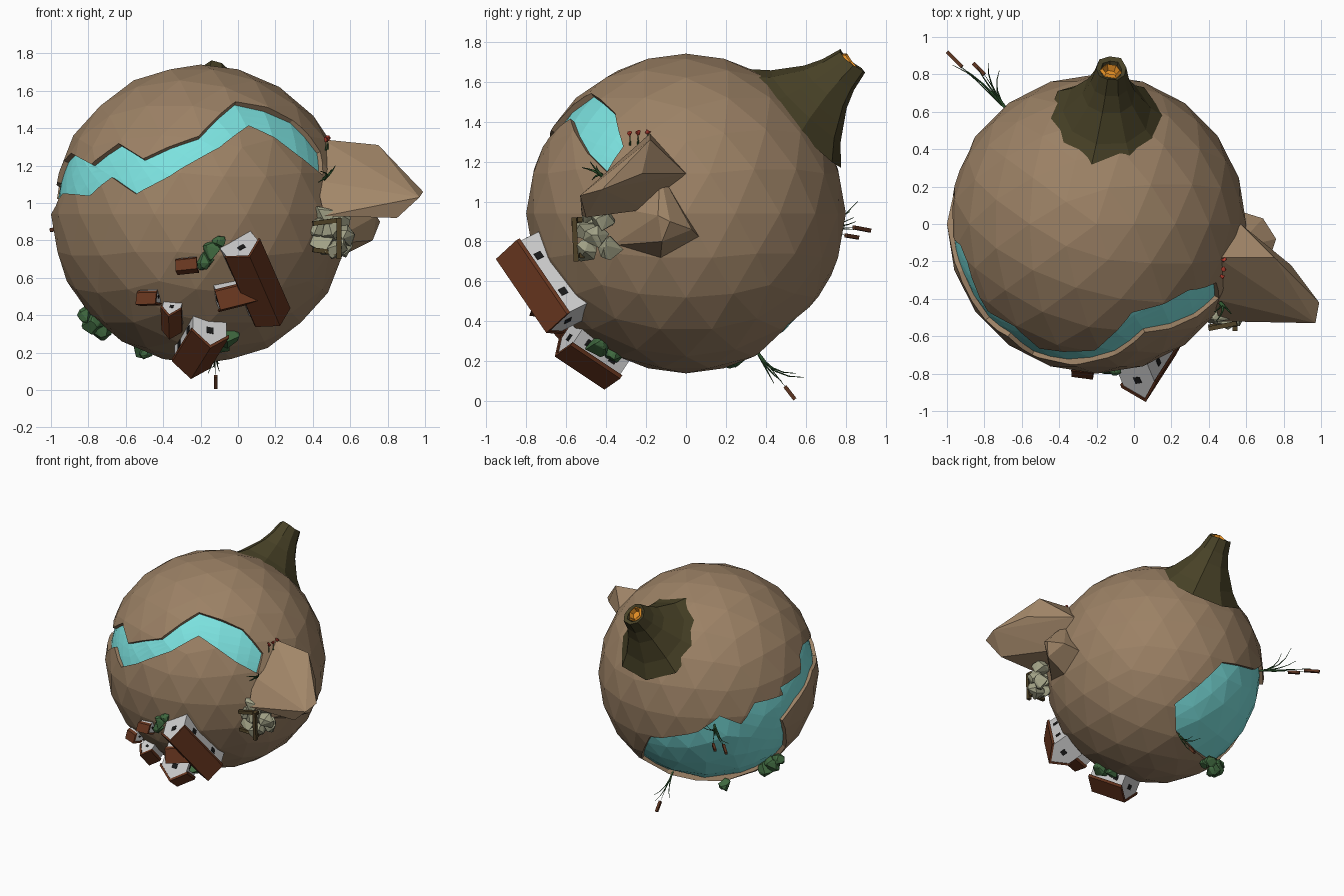
import bpy, bmesh, random
from math import sin, cos, pi, radians, sqrt
from mathutils import Vector, Matrix

if "Cube" in bpy.data.objects:
    bpy.data.objects.remove(bpy.data.objects["Cube"])

random.seed(4)
C, R = Vector((-0.2, 0, 0.94)), 0.8        # planet centre and radius


def mat(name, r, g, b):
    m = bpy.data.materials.new(name)
    m.diffuse_color = (r, g, b, 1)
    m.use_nodes = True
    m.node_tree.nodes["Principled BSDF"].inputs["Base Color"].default_value = m.diffuse_color
    return m


SOIL, WATER = mat("soil", .33, .22, .13), mat("water", .2, .76, .74)
ASH, LAVA = mat("ash", .065, .054, .02), mat("lava", .85, .3, .02)
CLIFF, STONE = mat("cliff", .36, .24, .14), mat("stone", .36, .36, .24)
ROOF, WALL, GLASS = mat("roof", .13, .035, .013), mat("wall", .75, .75, .75), mat("glass", .01, .01, .01)
LEAF, REED, HEAD = mat("leaf", .05, .14, .05), mat("reed", .03, .1, .03), mat("seed_head", .11, .035, .015)
WOOD, RED = mat("wood", .08, .055, .02), mat("red", .5, .05, .03)


def finish(name, bm, m, mtx=Matrix()):
    bmesh.ops.recalc_face_normals(bm, faces=bm.faces)
    me = bpy.data.meshes.new(name)
    bm.to_mesh(me)
    bm.free()
    me.materials.append(m)
    o = bpy.data.objects.new(name, me)
    o.matrix_world = mtx
    bpy.context.collection.objects.link(o)
    return o


def frame(n, t=(0, 0, 1)):
    """Planet-centred frame: local z points out along n, local y follows t."""
    z = Vector(n).normalized()
    t = Vector(t)
    y = (t - z * t.dot(z)).normalized()
    return Matrix.Translation(C) @ Matrix((y.cross(z), y, z)).transposed().to_4x4()


def hull(name, pts, m):
    bm = bmesh.new()
    for p in pts:
        bm.verts.new(p)
    r = bmesh.ops.convex_hull(bm, input=bm.verts)
    bmesh.ops.delete(bm, geom=[v for v in bm.verts if not v.link_faces], context='VERTS')
    return finish(name, bm, m)


def prism(name, prof, y0, y1, m, mtx):
    bm = bmesh.new()
    a, b = [[bm.verts.new((x, y, z)) for x, z in prof] for y in (y0, y1)]
    bm.faces.new(a)
    bm.faces.new(b[::-1])
    for i in range(len(a)):
        j = (i + 1) % len(a)
        bm.faces.new((a[i], a[j], b[j], b[i]))
    return finish(name, bm, m, mtx)


# planet
bm = bmesh.new()
bmesh.ops.create_icosphere(bm, subdivisions=3, radius=R)
planet = finish("planet", bm, SOIL, Matrix.Translation(C))

# river and lake: pairs of bank points, each seen from front, back left or below
VIEWS = {'F': (0, 0), 'L': (218, 27), 'B': (142, -25)}


def bank(view, u, v):
    if view == 'F':
        u, v = u + .2, v - .94
    a, e = map(radians, VIEWS[view])
    w = sqrt(max(0, R * R - u * u - v * v))
    return (u * Vector((cos(a), sin(a), 0)) + v * Vector((-sin(a) * sin(e), cos(a) * sin(e), cos(e)))
            + w * Vector((sin(a) * cos(e), -cos(a) * cos(e), sin(e)))).normalized()


BANKS = [('B', .48, .044, 'B', .13, -.28), ('L', -.12, -.46, 'B', .145, -.48),
         ('L', .04, -.35, 'B', .42, -.66), ('L', .2, -.41, 'L', .44, -.67),
         ('L', .3, -.26, 'L', .54, -.57), ('L', .52, -.2, 'L', .51, -.385),
         ('L', .495, -.145, 'L', .625, -.23), ('L', .655, -.04, 'L', .705, -.13),
         ('L', .65, .09, 'L', .75, -.015), ('F', -.9, 1.27, 'F', -.8, 1.04),
         ('F', -.79, 1.21, 'F', -.68, 1.14), ('F', -.64, 1.32, 'F', -.55, 1.05),
         ('F', -.51, 1.24, 'F', -.36, 1.15), ('F', -.21, 1.36, 'F', -.1, 1.3),
         ('F', -.01, 1.55, 'F', .06, 1.42), ('F', .3, 1.45, 'F', .34, 1.25),
         ('F', .45, 1.28, 'F', .46, 1.15)]


def river_solid(name, r0, r1):
    pairs = [(bank(*b[:3]), bank(*b[3:])) for b in BANKS]
    rows, n = [], 4
    for p, q in zip(pairs, pairs[1:]):
        rows += [p, (p[0].lerp(q[0], .5), p[1].lerp(q[1], .5))]
    rows.append(pairs[-1])
    bm = bmesh.new()
    lo, hi = [[[bm.verts.new(a.lerp(b, k / n).normalized() * r) for k in range(n + 1)]
               for a, b in rows] for r in (r0, r1)]
    for g in (lo, hi):
        for i in range(len(g) - 1):
            for k in range(n):
                bm.faces.new((g[i][k], g[i][k + 1], g[i + 1][k + 1], g[i + 1][k]))
    for i in range(len(lo) - 1):
        for k in (0, n):
            bm.faces.new((lo[i][k], lo[i + 1][k], hi[i + 1][k], hi[i][k]))
    for i in (0, len(lo) - 1):
        for k in range(n):
            bm.faces.new((lo[i][k], lo[i][k + 1], hi[i][k + 1], hi[i][k]))
    bmesh.ops.triangulate(bm, faces=bm.faces)
    return finish(name, bm, WATER, Matrix.Translation(C))


cutter = river_solid("river_cutter", .755, .9)
cutter.data.materials.clear()
mod = planet.modifiers.new("carve", 'BOOLEAN')
mod.operation, mod.object, mod.solver = 'DIFFERENCE', cutter, 'EXACT'
bpy.context.view_layer.objects.active = planet
bpy.ops.object.modifier_apply(modifier="carve")
bpy.data.objects.remove(cutter)
river_solid("river_water", .74, .765)


# volcano with a lava bowl, ring by ring
def rings(name, prof, m, mtx, n=9, wob=.1):
    bm = bmesh.new()
    f = [1 + random.uniform(-wob, wob) for _ in range(n)]
    rs = [[bm.verts.new((r * f[i] * cos(2 * pi * i / n), r * f[i] * sin(2 * pi * i / n),
                         z + (f[i] - 1) * .15)) for i in range(n)] for r, z in prof]
    for a, b in zip(rs, rs[1:]):
        for i in range(n):
            bm.faces.new((a[i], a[(i + 1) % n], b[(i + 1) % n], b[i]))
    bm.faces.new(rs[-1])
    return finish(name, bm, m, mtx)


VOL = frame((.07, .737, .68))
rings("volcano", [(.34, .715), (.25, .8), (.2, .87), (.15, .94), (.11, 1.03), (.085, 1.13),
                  (.06, 1.12), (.05, 1.08)], ASH, VOL)
rings("lava", [(.064, 1.12), (.05, 1.135), (.035, 1.1)], LAVA, VOL, 6)

# cliffs
hull("cliff_upper", [(.42, -.4, 1.12), (.45, -.18, 1.34), (.57, 0, 1.14), (.55, -.2, .96), (.46, -.52, .93),
                     (.84, -.22, 1.14), (.75, -.18, 1.31), (.99, -.42, 1.06), (.97, -.53, 1.03), (.85, -.5, .92)], CLIFF)
hull("cliff_lower", [(.76, -.08, .9), (.74, -.14, .93), (.54, -.13, 1.15), (.56, .07, .82), (.69, .03, .86),
                     (.5, -.13, .69), (.47, -.37, .78), (.48, -.35, .97), (.72, -.12, .8)], CLIFF)


def blob(name, c, r, m, n=14):
    pts = []
    for _ in range(n):
        d = Vector([random.gauss(0, 1) for _ in range(3)]).normalized()
        pts.append(Vector(c) + d * r)
    return hull(name, pts, m)


# mine: stone heap and timber frame
for p in [(.46, -.47, .94), (.54, -.42, .9), (.56, -.45, .82), (.52, -.5, .76), (.45, -.5, .78),
          (.5, -.5, .85), (.42, -.48, .87), (.55, -.38, .77)]:
    blob("mine_stone", p, .068, STONE)


def beam(name, a, b, w, m):
    a, b = Vector(a), Vector(b)
    bm = bmesh.new()
    bmesh.ops.create_cube(bm, size=1, matrix=Matrix.Diagonal((w, w, (b - a).length, 1)))
    return finish(name, bm, m, Matrix.Translation((a + b) / 2) @ (b - a).to_track_quat('Z', 'Y').to_matrix().to_4x4())


for a, b in [((.4, -.56, .89), (.55, -.53, .91)), ((.4, -.55, .75), (.55, -.52, .73)), ((.54, -.55, .7), (.54, -.56, .92))]:
    beam("mine_timber", a, b, .025, WOOD)


# houses: gabled body, folded roof, dark windows
def house(n, t, w, length, eave, ridge, wing=0):
    M = frame(n, t) @ Matrix.Translation((wing, 0, 0))
    h, y = w / 2, length / 2
    prism("house_walls", [(-h, .73), (h, .73), (h, eave), (0, ridge), (-h, eave)], -y, y, WALL, M)
    k, s = h * 1.12, .12 * (ridge - eave)
    prism("house_roof", [(-k, eave - s), (0, ridge), (k, eave - s), (k, eave - s + .02), (0, ridge + .02),
                         (-k, eave - s + .02)], -y - .008, y + .008, ROOF, M)
    q, zc = w * .1, eave - .1 * w
    win = [(-q, zc - q), (q, zc - q), (q, zc + q), (-q, zc + q)]
    prism("gable_window", win, -y - .003, y + .003, GLASS, M)
    if w > .15:
        side = M @ Matrix.Rotation(pi / 2, 4, 'Z')
        for c in (-y / 2, y / 2):
            prism("side_window", [(x + c, z - .03) for x, z in win], -h - .003, h + .003, GLASS, side)


house((.3, -.72, -.36), (.36, .48, -.8), .19, .46, .87, .965)
house((.2, -.7, -.44), (1, .2, .3), .12, .22, .84, .915)
house((.0, -.48, -.72), (-.1, .24, -.16), .19, .3, .86, .94)
house((-.15, -.58, -.54), (.03, .6, -.6), .1, .15, .83, .89)
house((-.27, -.61, -.44), (1, 0, .3), .075, .1, .81, .855)
house((-.07, -.75, -.27), (1, 0, .15), .075, .1, .815, .86)

# bushes
for c, r in [((-.18, -.74, .69), .055), ((-.14, -.76, .74), .06), ((-.1, -.77, .79), .042),
             ((-.77, 0, .36), .07), ((-.73, .03, .32), .06), ((-.81, -.01, .4), .05),
             ((-.52, .25, .22), .05), ((-.49, .22, .2), .04), ((-.06, -.44, .29), .07), ((-.09, -.36, .23), .05)]:
    blob("bush", c, r, LEAF, 20)


# reeds: thin tapering blades with seed heads
def blades(name, paths, width, m):
    cu = bpy.data.curves.new(name, 'CURVE')
    cu.dimensions, cu.bevel_depth, cu.bevel_resolution = '3D', width, 0
    for p in paths:
        s = cu.splines.new('POLY')
        s.points.add(len(p) - 1)
        for i, q in enumerate(p):
            s.points[i].co = (*q, 1)
            s.points[i].radius = 1 - .8 * i / (len(p) - 1)
    cu.materials.append(m)
    bpy.context.collection.objects.link(bpy.data.objects.new(name, cu))


def arc(base, tip, n):
    base, tip = Vector(base), Vector(tip)
    mid = base + n * (tip - base).length * .6
    return [base * (1 - t) ** 2 + mid * 2 * t * (1 - t) + tip * t * t for t in (0, .25, .5, .75, 1)]


def clump(base, tips, heads):
    n = (Vector(base) - C).normalized()
    blades("reed_blades", [arc(base, t, n) for t in tips], .007, REED)
    for a, b in heads:
        blades("reed_stem", [[Vector(base), Vector(a)]], .005, REED)
        beam("seed_head", a, b, .019, HEAD)


clump((-.68, .61, .88), [(-.97, .85, .9), (-.78, .86, 1), (-.72, .82, .95), (-.93, .84, .86), (-.84, .84, .92)],
      [((-.92, .84, .87), (-1, .92, .855)), ((-.8, .8, .83), (-.86, .86, .82))])
clump((-.13, .35, .26), [(-.14, .59, .12), (-.1, .48, .1), (-.16, .44, .09), (-.1, .55, .14)],
      [((-.12, .495, .075), (-.12, .545, .01))])

# small plants by the cliff
blades("cliff_leaves", [arc((.46, -.42, 1.13), t, Vector((.6, -.5, .4))) for t in
                        [(.52, -.48, 1.2), (.44, -.52, 1.17), (.43, -.47, 1.11), (.5, -.45, 1.18)]], .01, REED)
for p in [(.47, -.28, 1.34), (.48, -.24, 1.345), (.48, -.19, 1.35)]:
    blob("flower", p, .016, RED, 10)
    blades("flower_stem", [[Vector(p) - Vector((0, 0, .06)), Vector(p)]], .005, REED)
